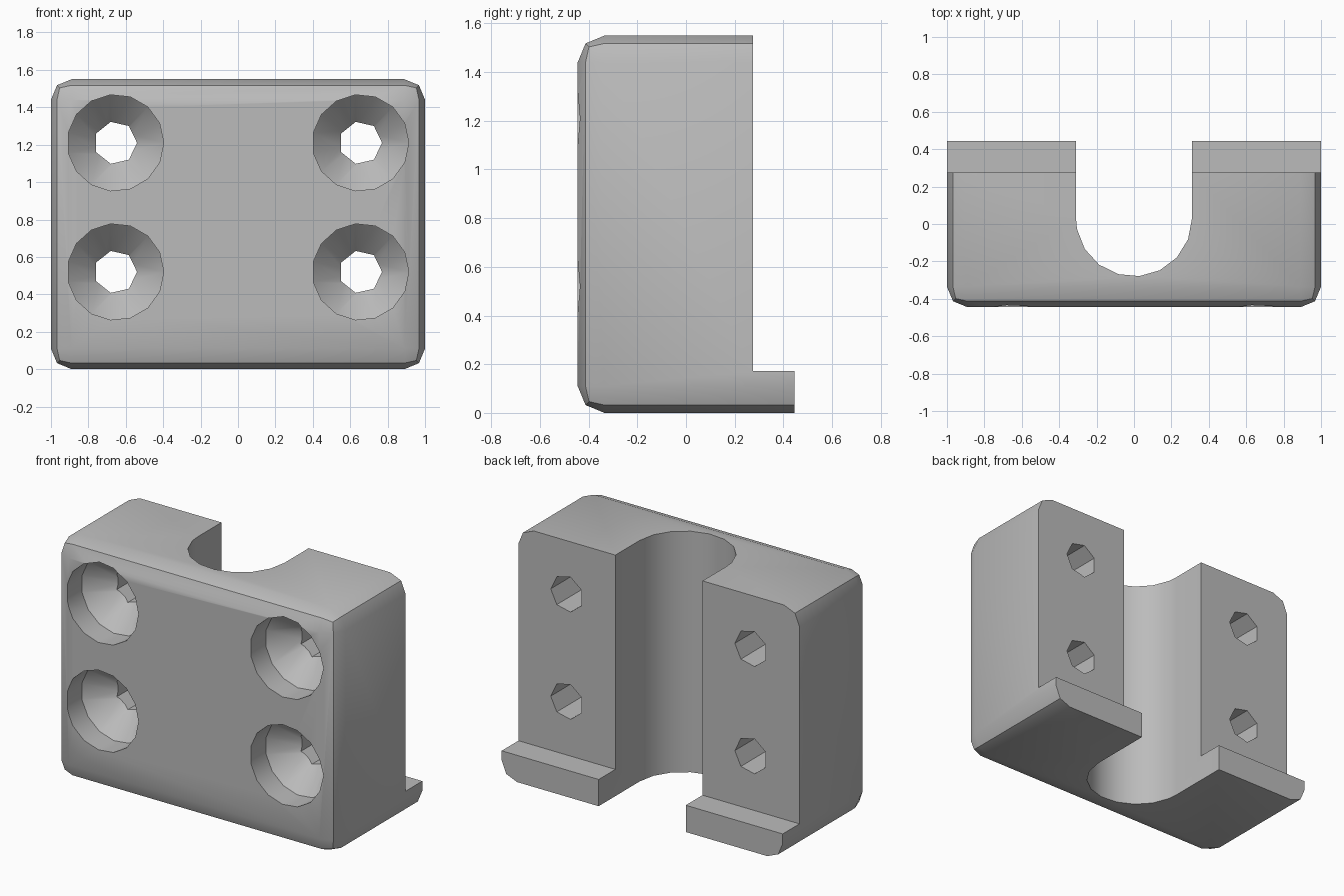
import bpy
import bmesh
from math import cos, sin, tau

cube = bpy.data.objects.get("Cube")
if cube:
    bpy.data.objects.remove(cube, do_unlink=True)

grey = bpy.data.materials.new("plain grey")
grey.use_nodes = True
grey.diffuse_color = (0.5, 0.5, 0.5, 1)
grey.node_tree.nodes["Principled BSDF"].inputs["Base Color"].default_value = (0.5, 0.5, 0.5, 1)


def add_object(name, bm):
    bmesh.ops.recalc_face_normals(bm, faces=bm.faces)
    mesh = bpy.data.meshes.new(name)
    bm.to_mesh(mesh)
    bm.free()
    mesh.materials.append(grey)
    obj = bpy.data.objects.new(name, mesh)
    bpy.context.collection.objects.link(obj)
    return obj


def loft(name, rings):
    """Solid joining a list of equal-sized point rings, capped at both ends."""
    bm = bmesh.new()
    loops = [[bm.verts.new(p) for p in ring] for ring in rings]
    n = len(loops[0])
    for a, b in zip(loops, loops[1:]):
        for i in range(n):
            j = (i + 1) % n
            bm.faces.new((a[i], a[j], b[j], b[i]))
    bm.faces.new(loops[0])
    bm.faces.new(loops[-1])
    return add_object(name, bm)


def ring(x, y, z, radius, sides):
    return [(x + radius * cos(tau * i / sides), y, z + radius * sin(tau * i / sides))
            for i in range(sides)]


def box(x0, x1, y0, y1, z0, z1):
    bm = bmesh.new()
    bmesh.ops.create_cube(bm, size=1)
    for v in bm.verts:
        v.co = (x1 if v.co.x > 0 else x0, y1 if v.co.y > 0 else y0, z1 if v.co.z > 0 else z0)
    return bm


WIDTH, FRONT, BACK, HEIGHT = 1.0, -0.445, 0.445, 1.55

# Block with rounded edges everywhere but around the back
bm = box(-WIDTH, WIDTH, FRONT, BACK, 0, HEIGHT)
edges = [e for e in bm.edges if any(v.co.y < 0 for v in e.verts)]
bmesh.ops.bevel(bm, geom=edges, offset=0.11, offset_type='OFFSET', segments=2,
                profile=0.5, affect='EDGES')
block = add_object("mounting_block", bm)

# Recess above the back lip
cutters = [add_object("lip_cutter", box(-2, 2, 0.275, 1, 0.172, 2))]

# Round-bottomed vertical channel
R, CY = 0.31, 0.03
outline = [(-R, 1), (-R, CY)]
outline += [(R * cos(tau * i / 17), CY + R * sin(tau * i / 17)) for i in range(9, 18)]
outline += [(R, 1)]
cutters.append(loft("channel_cutter", [[(x, y, z) for x, y in outline] for z in (-0.5, 2)]))

# Countersunk screw holes
for x in (-0.655, 0.655):
    for z in (0.52, 1.21):
        profile = [(FRONT - 0.2, 0.258), (FRONT + 0.155, 0.258), (FRONT + 0.355, 0.06)]
        cutters.append(loft("countersink_cutter", [ring(x, y, z, r, 15) for y, r in profile]))
        cutters.append(loft("drill_cutter", [ring(x, y, z, 0.115, 7) for y in (FRONT + 0.1, 0.7)]))

for cutter in cutters:
    cutter.hide_render = True
    mod = block.modifiers.new(cutter.name, 'BOOLEAN')
    mod.operation = 'DIFFERENCE'
    mod.solver = 'EXACT'
    mod.object = cutter

# Bake the cuts, then remove the cutters
bpy.context.view_layer.update()
result = bpy.data.meshes.new_from_object(
    block.evaluated_get(bpy.context.evaluated_depsgraph_get()))
block.modifiers.clear()
block.data = result
for cutter in cutters:
    bpy.data.objects.remove(cutter, do_unlink=True)

bpy.ops.object.select_all(action='DESELECT')
block.select_set(True)
bpy.context.view_layer.objects.active = block
bpy.ops.object.shade_smooth_by_angle()
